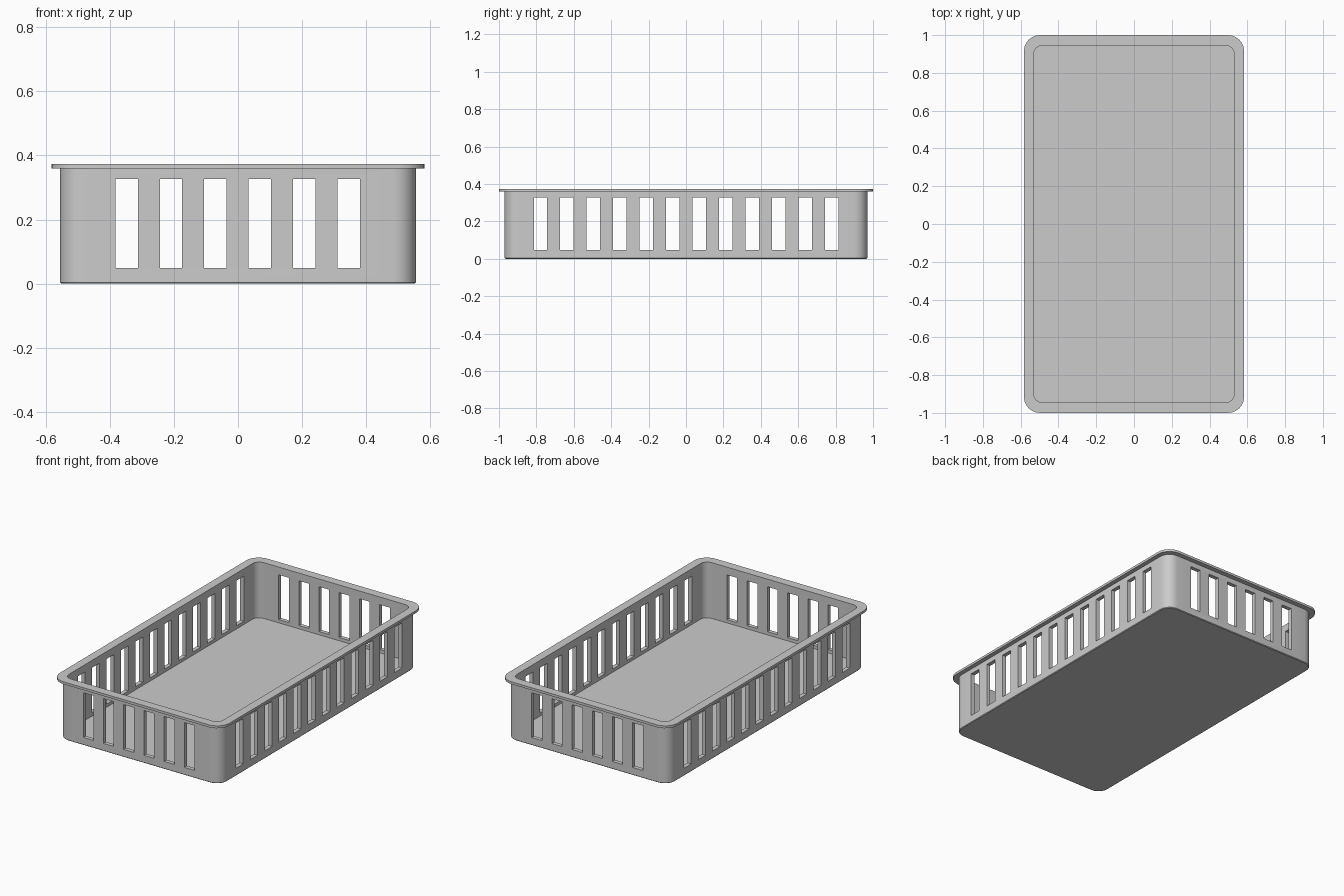
import bpy, bmesh, math

if "Cube" in bpy.data.objects:
    bpy.data.objects.remove(bpy.data.objects["Cube"])

SEG = 6  # segments per rounded corner


def outline(bm, hx, hy, r, z):
    """Ring of vertices: rounded rectangle at height z."""
    ring = []
    for k, (sx, sy) in enumerate([(1, 1), (-1, 1), (-1, -1), (1, -1)]):
        for i in range(SEG + 1):
            a = math.pi / 2 * (k + i / SEG)
            ring.append(bm.verts.new((sx * (hx - r) + r * math.cos(a),
                                      sy * (hy - r) + r * math.sin(a), z)))
    return ring


def finish(bm, name):
    bmesh.ops.recalc_face_normals(bm, faces=bm.faces[:])
    me = bpy.data.meshes.new(name)
    bm.to_mesh(me)
    bm.free()
    ob = bpy.data.objects.new(name, me)
    bpy.context.collection.objects.link(ob)
    return ob


# Basket shell: inside floor, inner wall, rim, outer wall, underside
bm = bmesh.new()
profile = [(0.530, 0.945, 0.045, 0.028),
           (0.530, 0.945, 0.045, 0.374),
           (0.583, 1.000, 0.085, 0.374),
           (0.583, 1.000, 0.085, 0.359),
           (0.5555, 0.970, 0.070, 0.359),
           (0.5555, 0.970, 0.070, 0.004),
           (0.5515, 0.966, 0.066, 0.0)]
rings = [outline(bm, *p) for p in profile]
n = len(rings[0])
for a, b in zip(rings, rings[1:]):
    for i in range(n):
        j = (i + 1) % n
        bm.faces.new((a[i], a[j], b[j], b[i]))
bm.faces.new(rings[0])
bm.faces.new(rings[-1])
basket = finish(bm, "slotted_basket")

# Slot cutters: 6 in each end wall, 12 in each long wall
bm = bmesh.new()


def box(cx, cy, sx, sy, z0, z1):
    vs = bmesh.ops.create_cube(bm, size=1)["verts"]
    bmesh.ops.scale(bm, vec=(sx, sy, z1 - z0), verts=vs)
    bmesh.ops.translate(bm, vec=(cx, cy, (z0 + z1) / 2), verts=vs)


for s in (-1, 1):
    for i in range(6):
        box(-0.348 + 0.1387 * i, s * 0.9575, 0.07, 0.08, 0.048, 0.326)
    for i in range(12):
        box(s * 0.543, -0.778 + 0.1415 * i, 0.08, 0.072, 0.048, 0.328)
cutter = finish(bm, "slot_cutter")
cutter.hide_render = True

# Cut the slots and bake the result
mod = basket.modifiers.new("slots", "BOOLEAN")
mod.operation = "DIFFERENCE"
mod.solver = "EXACT"
mod.object = cutter
bpy.context.view_layer.objects.active = basket
basket.select_set(True)
bpy.ops.object.modifier_apply(modifier=mod.name)
bpy.data.objects.remove(cutter)
bpy.ops.object.shade_smooth_by_angle(angle=math.radians(30))
